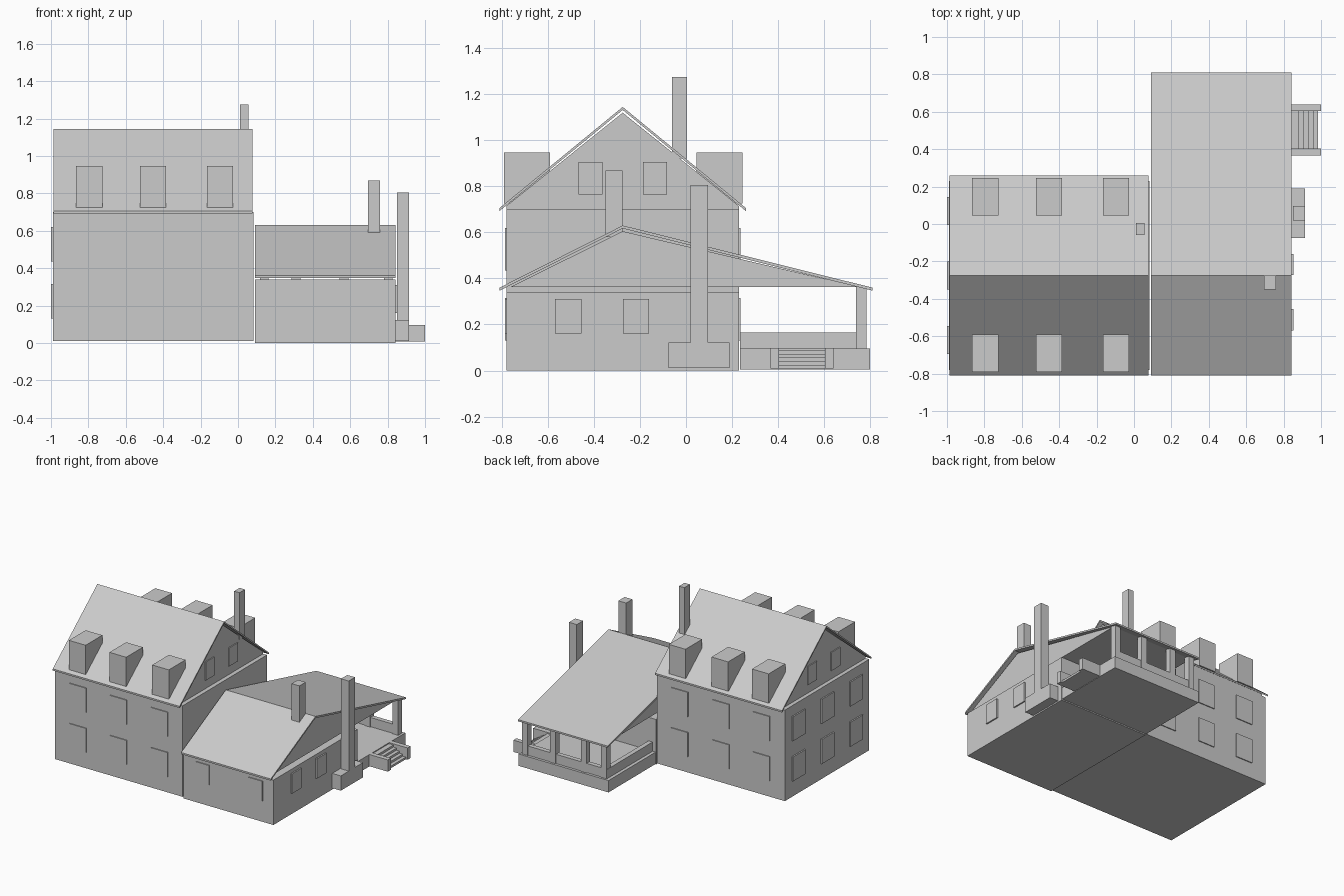
import bpy


def mesh(name, verts, faces):
    me = bpy.data.meshes.new(name)
    me.from_pydata(verts, [], faces)
    me.update()
    ob = bpy.data.objects.new(name, me)
    bpy.context.collection.objects.link(ob)
    return ob


def prism(name, profile, x0, x1):
    """Extrude a (y, z) outline, given anticlockwise seen from +x, along x."""
    n = len(profile)
    verts = [(x0, y, z) for y, z in profile] + [(x1, y, z) for y, z in profile]
    faces = [tuple(reversed(range(n))), tuple(range(n, 2 * n))]
    faces += [(i, (i + 1) % n, n + (i + 1) % n, n + i) for i in range(n)]
    return mesh(name, verts, faces)


def box(name, x0, x1, y0, y1, z0, z1):
    return prism(name, [(y0, z0), (y1, z0), (y1, z1), (y0, z1)], x0, x1)


def roof(name, x0, x1, y0, y1, eave, ridge, t=0.013):
    prism(name, [(y0, eave - t), (RIDGE_Y, ridge - t), (y1, eave - t),
                 (y1, eave), (RIDGE_Y, ridge), (y0, eave)], x0, x1)


RIDGE_Y = -0.275

# Main house: walls, recessed gable, roof
box("house_walls", -0.99, 0.082, -0.78, 0.23, 0.01, 0.70)
prism("house_gable", [(-0.78, 0.70), (0.23, 0.70), (0.23, 0.715),
                      (RIDGE_Y, 1.12), (-0.78, 0.715)], -0.96, 0.05)
roof("house_roof", -0.987, 0.077, -0.81, 0.26, 0.706, 1.145)

# Main house windows: front, back and left, two storeys
for z in (0.13, 0.435):
    for x in (-0.795, -0.455, -0.11):
        box("house_front_window", x - 0.07, x + 0.07, -0.787, -0.77, z, z + 0.185)
        box("house_back_window", x - 0.07, x + 0.07, 0.22, 0.237, z, z + 0.185)
    for dy in (-0.345, 0, 0.345):
        y = RIDGE_Y + dy
        box("house_side_window", -1.0, -0.98, y - 0.075, y + 0.075, z, z + 0.185)

# Attic windows on both gables
for x in (-0.96, 0.05):
    for dy in (-0.14, 0.14):
        y = RIDGE_Y + dy
        box("attic_window", x - 0.007, x + 0.007, y - 0.052, y + 0.052, 0.765, 0.905)

# Dormers, three on each slope
for x in (-0.795, -0.455, -0.097):
    for y0, y1 in ((-0.79, -0.59), (0.045, 0.245)):
        box("dormer", x - 0.07, x + 0.07, y0, y1, 0.725, 0.947)

# Side wing: walls, recessed gable floating just above, long rear roof over the porch
box("wing_walls", 0.09, 0.843, -0.78, 0.23, 0.0, 0.34)
prism("wing_gable", [(-0.765, 0.362), (0.755, 0.362), (RIDGE_Y, 0.605)], 0.12, 0.815)
roof("wing_roof", 0.09, 0.842, -0.81, 0.81, 0.36, 0.63)

# Wing windows
for x in (0.25, 0.697):
    box("wing_front_window", x - 0.057, x + 0.057, -0.787, -0.77, 0.16, 0.31)
for y in (-0.512, -0.217):
    box("wing_side_window", 0.835, 0.853, y - 0.057, y + 0.057, 0.16, 0.31)

# Chimneys
box("house_chimney", 0.01, 0.055, -0.06, 0.005, 0.92, 1.275)
box("wing_chimney", 0.695, 0.76, -0.35, -0.275, 0.58, 0.868)
box("outer_chimney_base", 0.843, 0.915, -0.075, 0.19, 0.01, 0.122)
box("outer_chimney_shaft", 0.85, 0.915, 0.02, 0.095, 0.12, 0.805)

# Porch: floor, low walls, posts
box("porch_floor", 0.09, 0.843, 0.235, 0.80, 0.005, 0.095)
box("porch_back_rail", 0.115, 0.825, 0.745, 0.78, 0.09, 0.165)
box("porch_side_rail", 0.115, 0.15, 0.235, 0.75, 0.09, 0.165)
for x in (0.14, 0.31, 0.567, 0.803):
    box("porch_post", x - 0.023, x + 0.023, 0.738, 0.785, 0.09, 0.365)

# Porch steps between two side walls
for y in (0.385, 0.622):
    box("step_side_wall", 0.843, 1.0, y - 0.018, y + 0.018, 0.008, 0.097)
for i in range(5):
    box("step", 0.843, 0.985 - 0.026 * i, 0.403, 0.604,
        0.008 + 0.016 * i, 0.024 + 0.016 * i)
